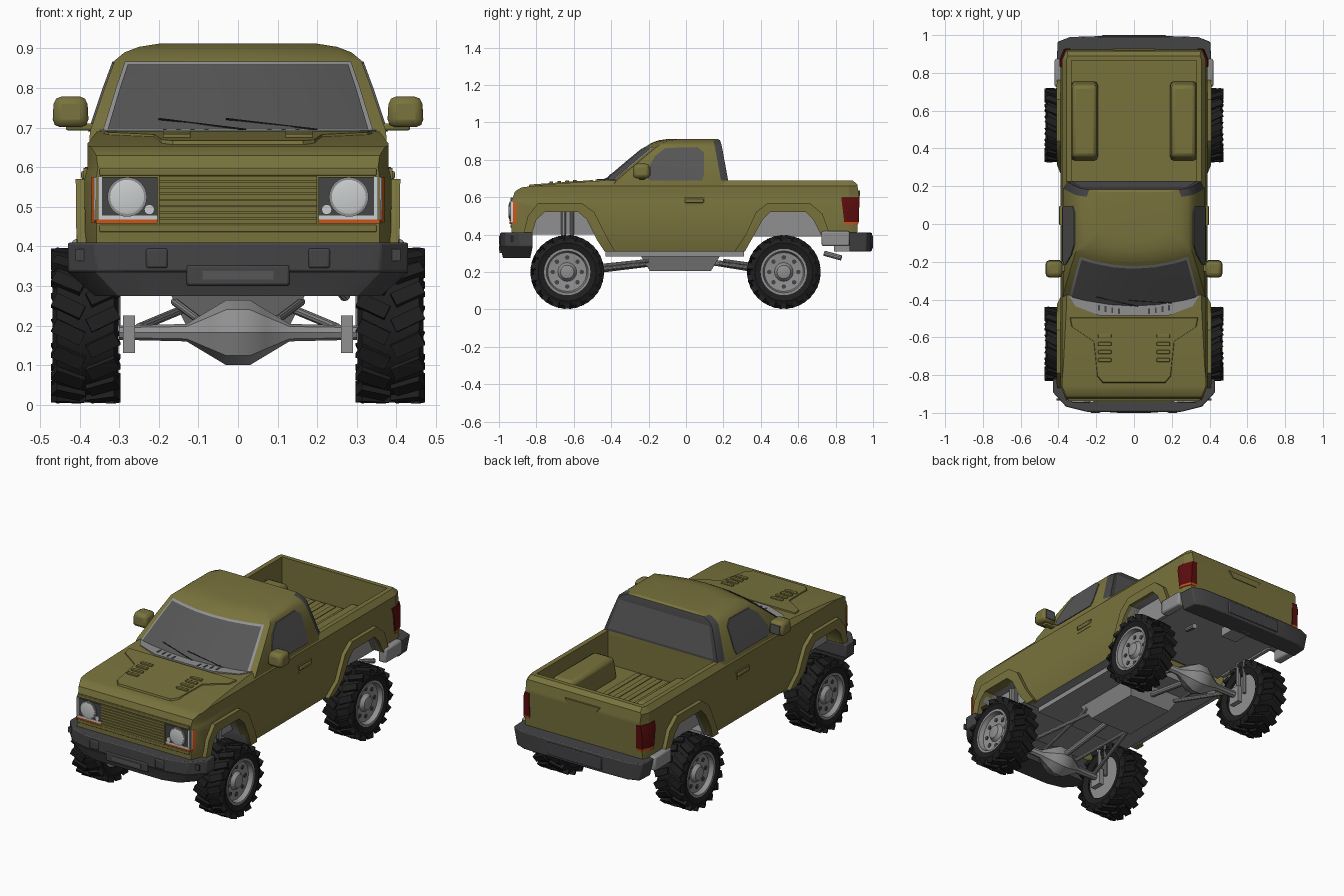
import bpy, bmesh, math
from mathutils import Matrix, Vector

if "Cube" in bpy.data.objects:
    bpy.data.objects.remove(bpy.data.objects["Cube"], do_unlink=True)

def material(name, *rgb):
    m = bpy.data.materials.new(name)
    m.use_nodes = True
    m.diffuse_color = (*rgb, 1)
    m.node_tree.nodes["Principled BSDF"].inputs["Base Color"].default_value = (*rgb, 1)
    return m

OLIVE = material("olive paint", .19, .17, .046)
DARK = material("dark plastic", .058, .058, .061)
GLASS = material("grey glass", .092, .092, .092)
STEEL = material("light grey metal", .28, .28, .285)
RUBBER = material("black rubber", .013, .013, .014)
LAMP = material("lamp white", .6, .62, .62)
RED = material("tail red", .105, .004, .004)
ORANGE = material("signal orange", .6, .09, .01)
parts = []

def finish(name, bm, *mats, bevel=0):
    bmesh.ops.recalc_face_normals(bm, faces=bm.faces)
    me = bpy.data.meshes.new(name)
    bm.to_mesh(me)
    bm.free()
    for m in mats:
        me.materials.append(m)
    ob = bpy.data.objects.new(name, me)
    bpy.context.collection.objects.link(ob)
    if bevel:
        mod = ob.modifiers.new("bevel", "BEVEL")
        mod.width, mod.segments, mod.limit_method = bevel, 2, "ANGLE"
    parts.append(ob)
    return ob

def lerp(table, z, k=1):
    for a, b in zip(table, table[1:]):
        if z <= b[0]:
            t = max(0, (z - a[0]) / (b[0] - a[0]))
            return a[k] + (b[k] - a[k]) * t
    return table[-1][k]

# half width of the lower body by height; cab rows: height, half width, front y, rear y
BODY = [(.30, .362), (.39, .386), (.57, .388), (.60, .38), (.66, .38), (.69, .357)]
CAB = [(.62, .378, -.48, .225), (.69, .374, -.43, .225), (.80, .337, -.30, .205), (.87, .311, -.215, .192),
       (.89, .287, -.185, .187), (.904, .25, -.145, .182), (.912, .20, -.09, .17)]

def body_w(y, z):
    return lerp(BODY, z) - .4 * max(0, -.86 - y) - .4 * max(0, y - .87)

def cab_w(y, z):
    return lerp(CAB, z)

def prism(name, poly, inner, off, mat, width=body_w, under=None):
    """Side outline (y, z) given thickness from inner x to the body skin, on both sides."""
    bm = bmesh.new()
    lo = [bm.verts.new((0, y, z)) for y, z in poly]
    hi = [bm.verts.new((1, y, z)) for y, z in poly]
    bm.faces.new(lo), bm.faces.new(hi)
    for i in range(len(poly)):
        j = (i + 1) % len(poly)
        bm.faces.new((lo[i], lo[j], hi[j], hi[i]))
    bm.normal_update()
    bmesh.ops.triangulate(bm, faces=bm.faces, ngon_method="EAR_CLIP")
    cuts = [((0, 0, r[0]), (0, 0, 1)) for r in BODY + CAB] + [((0, y, 0), (0, 1, 0)) for y in (-.86, .87)]
    for co, no in cuts:
        bmesh.ops.bisect_plane(bm, geom=bm.verts[:] + bm.edges[:] + bm.faces[:], plane_co=co, plane_no=no)
    if inner == 0:
        seam = [f for f in bm.faces if all(v.co.x < .5 for v in f.verts)]
        bmesh.ops.delete(bm, geom=seam, context="FACES")
    for v in bm.verts:
        v.co.x = inner if v.co.x < .5 else width(v.co.y, v.co.z) + off
    copy = bmesh.ops.duplicate(bm, geom=bm.verts[:] + bm.edges[:] + bm.faces[:])["geom"]
    for v in copy:
        if isinstance(v, bmesh.types.BMVert):
            v.co.x *= -1
    bmesh.ops.remove_doubles(bm, verts=bm.verts, dist=1e-5)
    bmesh.ops.recalc_face_normals(bm, faces=bm.faces)
    if under:
        for f in bm.faces:
            f.material_index = int(f.normal.z < -.4)
    return finish(name, bm, mat, *([under] if under else []))

def box(name, c, s, mat, bevel=0, taper=1):
    bm = bmesh.new()
    bmesh.ops.create_cube(bm, size=1)
    for v in bm.verts:
        k = taper if v.co.z < 0 else 1
        v.co = Vector((v.co.x * s[0] * k, v.co.y * s[1] * k, v.co.z * s[2])) + Vector(c)
    return finish(name, bm, mat, bevel=bevel)

def pair(name, c, s, mat, bevel=0, taper=1):
    for side, k in (("left", 1), ("right", -1)):
        box(f"{side}_{name}", (k * c[0], c[1], c[2]), s, mat, bevel, taper)

def slab(name, half, z0, z1, mat, low=1, high=1, tilt=0, bevel=0):
    """Half plan (x, y) mirrored across x and extruded upward."""
    plan = half + [(-x, y) for x, y in reversed(half)]
    mid = sum(p[1] for p in plan) / len(plan)
    bm = bmesh.new()
    rows = [[bm.verts.new((x * k, mid + (y - mid) * k, z + tilt * y)) for x, y in plan]
            for z, k in ((z0, low), (z1, high))]
    bm.faces.new(rows[0]), bm.faces.new(rows[1])
    for i in range(len(plan)):
        j = (i + 1) % len(plan)
        bm.faces.new((rows[0][i], rows[0][j], rows[1][j], rows[1][i]))
    return finish(name, bm, mat, bevel=bevel)

def lathe(name, prof, c, mat, segs=32, caps=True, axis="X"):
    bm = bmesh.new()
    rings = [[bm.verts.new((x, r * math.cos(a * math.tau / segs), r * math.sin(a * math.tau / segs)))
              for a in range(segs)] for x, r in prof]
    for a, b in zip(rings, rings[1:]):
        for i in range(segs):
            j = (i + 1) % segs
            bm.faces.new((a[i], a[j], b[j], b[i]))
    if caps:
        bm.faces.new(rings[0]), bm.faces.new(rings[-1])
    turn = Matrix.Rotation(math.pi / 2, 4, "Z") if axis == "Y" else Matrix()
    bm.transform(Matrix.Translation(c) @ turn)
    return finish(name, bm, mat)

def rod(name, p, q, r, mat, segs=10):
    p, q = Vector(p), Vector(q)
    bm = bmesh.new()
    bmesh.ops.create_cone(bm, cap_ends=True, segments=segs, radius1=r, radius2=r, depth=(q - p).length)
    bm.transform(Matrix.Translation((p + q) / 2) @ (q - p).to_track_quat("Z", "Y").to_matrix().to_4x4())
    return finish(name, bm, mat)

# lower body, bed sides, tailgate and wheel arch flares
front_arch = [(-.825, .40), (-.80, .48), (-.755, .52), (-.575, .52), (-.53, .48), (-.475, .37), (-.435, .31)]
rear_arch = [(.315, .31), (.36, .39), (.41, .48), (.45, .52), (.64, .52), (.68, .48), (.72, .40)]
nose = [(-.225, .69), (-.43, .69), (-.75, .668), (-.88, .652), (-.915, .63), (-.932, .58), (-.932, .38), (-.825, .38)]
prism("front_body", [(.225, .31), (.225, .69)] + nose + front_arch, 0, 0, OLIVE, under=STEEL)
prism("bed_sides", [(.225, .69), (.225, .31)] + rear_arch + [(.87, .40), (.87, .69)], .33, 0, OLIVE, under=STEEL)
prism("tailgate", [(.865, .40), (.865, .69), (.89, .69), (.915, .67), (.925, .61), (.915, .40)], 0, 0, OLIVE)
prism("front_flares", [(-.87, .40), (-.845, .50), (-.79, .57), (-.56, .57), (-.49, .52), (-.43, .40), (-.38, .31)]
      + front_arch[::-1], .35, .022, OLIVE)
prism("rear_flares", [(.26, .31), (.32, .40), (.375, .52), (.44, .57), (.66, .57), (.73, .51), (.77, .40)]
      + rear_arch[::-1], .35, .022, OLIVE)
box("bed_floor", (0, .545, .48), (.67, .65, .04), OLIVE)
for i in range(-2, 3):
    box("bed_ridge", (i * .065, .545, .501), (.03, .62, .005), OLIVE)
pair("bed_wheel_box", (.262, .545, .56), (.128, .38, .13), OLIVE, .02, 1.12)

# cab shell with a dark rear frame
def front_y(f, z):
    return lerp(CAB, z, 2) + .06 * f * f

FRONT = [-1, -.9, -.7, -.35, 0, .35, .7, .9, 1]
bm = bmesh.new()
rings = []
for z, w, yf, yr in CAB:
    pts = [(f * w, front_y(f, z)) for f in FRONT]
    pts += [(w, yr - .038), (.95 * w, yr), (-.95 * w, yr), (-w, yr - .038)]
    rings.append([bm.verts.new((x, y, z)) for x, y in pts])
for row, (a, b) in enumerate(zip(rings, rings[1:])):
    for i in range(len(a)):
        j = (i + 1) % len(a)
        face = bm.faces.new((a[i], a[j], b[j], b[i]))
        face.material_index = int(i in (9, 10, 11) and 0 < row < 5)
bm.faces.new(rings[-1])
finish("cab", bm, OLIVE, DARK)

def windshield_sheet(name, edge, heights, off, mat):
    bm = bmesh.new()
    cols = [-edge] + FRONT[2:-2] + [edge]
    grid = [[bm.verts.new((f * cab_w(0, z), front_y(f, z) - off, z)) for f in cols] for z in heights]
    for a, b in zip(grid, grid[1:]):
        for i in range(len(cols) - 1):
            bm.faces.new((a[i], a[i + 1], b[i + 1], b[i]))
    finish(name, bm, mat)

windshield_sheet("windshield_trim", .915, [.685, .69, .80, .867], .005, STEEL)
windshield_sheet("windshield", .885, [.695, .80, .860], .010, GLASS)
prism("side_windows", [(-.19, .69), (.085, .69), (.095, .72), (.095, .84), (.06, .867), (-.11, .863), (-.165, .82),
                       (-.215, .735), (-.215, .705)], .2, .005, GLASS, cab_w)
bm = bmesh.new()
bm.faces.new([bm.verts.new((x, lerp(CAB, z, 3) + .004, z)) for x, z in
              ((-.33, .703), (.33, .703), (.282, .868), (-.282, .868))])
finish("rear_window", bm, GLASS)
slab("cowl", [(.18, -.485), (.31, -.435), (.352, -.37)], .67, .6945, STEEL)
for s in (-1, 1):
    for i in range(4):
        box("cowl_vent", (s * (.08 + .035 * i), -.462 + .006 * i, .6945), (.010, .03, .004), DARK)
for x0, x1 in ((-.2, .02), (-.03, .2)):
    p, q = [(x, front_y(x / .36, z) - .013, z) for x, z in ((x0, .722), (x1, .695))]
    rod("wiper", p, q, .0025, RUBBER, 6)

# hood bulge and louvres
slab("hood_bulge", [(.17, -.845), (.20, -.81), (.22, -.62), (.34, -.54), (.35, -.49)],
     .70, .7255, OLIVE, high=.96, tilt=.069)
for i in range(4):
    y = -.72 + .042 * i
    pair("hood_louvre", (.155, y, .727 + .069 * y), (.07, .02, .012), OLIVE, .003)

# grille and lamps
box("grille_back", (0, -.932, .517), (.40, .008, .122), OLIVE)
for i in range(8):
    box("grille_slat", (0, -.936, .463 + .0155 * i), (.40, .014, .0125), OLIVE)
for z in (.445, .588):
    box("grille_border", (0, -.932, z), (.70, .012, .018), OLIVE, .003)
pair("lamp_housing", (.273, -.933, .525), (.14, .01, .10), DARK)
pair("lamp_inner_trim", (.348, -.933, .522), (.011, .010, .108), LAMP)
pair("lamp_lower_trim", (.278, -.933, .473), (.15, .012, .010), LAMP)
pair("signal_strip", (.281, -.932, .463), (.156, .012, .010), ORANGE)
prism("lamp_corners", [(-.932, .467), (-.932, .575), (-.925, .575), (-.925, .467)], .34, .002, LAMP)
prism("signal_corners", [(-.925, .459), (-.925, .575), (-.907, .575), (-.907, .459)], .34, .002, ORANGE)
for s in (-1, 1):
    lathe("headlamp_ring", [(.01, .05), (-.008, .05), (-.008, .044)], (s * .28, -.936, .525), STEEL, axis="Y")
    lathe("headlamp", [(0, .043), (-.010, .043), (-.012, .035)], (s * .28, -.936, .525), LAMP, axis="Y")
    lathe("small_lamp", [(.005, .013), (-.008, .013)], (s * .224, -.936, .493), LAMP, 16, axis="Y")
prism("tail_lamps", [(.846, .468), (.83, .60), (.928, .60), (.924, .468)], .335, .006, RED)
prism("tail_signals", [(.848, .455), (.846, .468), (.924, .468), (.92, .455)], .335, .006, ORANGE)
slab("tailgate_handle", [(.11, .92), (.11, .93)], .60, .635, OLIVE, low=.75)

# bumpers
bumper = [(.25, -.994), (.36, -.967), (.43, -.89), (.43, -.82), (.34, -.82)]
slab("front_bumper", bumper, .335, .41, DARK, bevel=.006)
slab("front_bumper_lower", bumper, .275, .335, DARK, low=.84)
box("bumper_slot_frame", (0, -.985, .327), (.26, .026, .052), DARK, .006)
box("bumper_slot", (0, -.998, .327), (.18, .004, .022), GLASS)
pair("bumper_tow_plate", (.205, -.994, .37), (.055, .012, .05), DARK, .006)
pair("bumper_fog_plate", (.395, -.93, .378), (.03, .01, .03), DARK)
slab("rear_bumper", [(.41, .87), (.405, .965), (.34, .99), (.18, .995)], .31, .41, DARK, low=.95, bevel=.006)
box("rear_bumper_step", (0, .965, .36), (.34, .07, .07), DARK, .004)
pair("rear_bumper_end", (.395, .80, .378), (.05, .15, .08), STEEL, .01)

# mirrors and door handles
pair("mirror_arm", (.39, -.235, .702), (.09, .035, .018), OLIVE, .005)
pair("mirror", (.423, -.238, .74), (.084, .085, .078), OLIVE, .02, 1.1)
pair("mirror_glass", (.423, -.194, .737), (.06, .006, .05), GLASS)
pair("handle_plate", (.386, .045, .575), (.008, .11, .045), OLIVE)
pair("door_handle", (.390, .045, .580), (.012, .10, .020), OLIVE, .004)

# wheels
def wheel(x, y):
    s, c = math.copysign(1, x), (x, y, .2)
    lathe("tyre", [(-.072, .118), (-.083, .155), (-.072, .182), (.072, .182), (.083, .155), (.072, .118)],
          c, RUBBER, 40, False)
    lathe("rim", [(s * a, r) for a, r in ((-.06, .12), (.078, .124), (.078, .112), (.052, .104), (.046, .05),
                                          (.066, .036), (.07, .02))], c, STEEL)
    bm, holes = bmesh.new(), bmesh.new()
    for i in range(18):
        for k in (-1, 1):
            m = (Matrix.Translation(c) @ Matrix.Rotation((i + k / 4) * math.tau / 18, 4, "X")
                 @ Matrix.Translation((k * .044, 0, .182)) @ Matrix.Rotation(k * .45, 4, "Z"))
            bmesh.ops.create_cube(bm, size=1, matrix=m @ Matrix.Diagonal((.080, .036, .026, 1)))
    for i in range(8):
        m = (Matrix.Translation(c) @ Matrix.Rotation(i * math.tau / 8, 4, "X")
             @ Matrix.Translation((s * .049, 0, .078)) @ Matrix.Rotation(math.pi / 2, 4, "Y"))
        bmesh.ops.create_cone(holes, cap_ends=True, segments=12, radius1=.012, radius2=.012, depth=.008, matrix=m)
    finish("tread_lugs", bm, RUBBER)
    finish("rim_holes", holes, DARK)

# chassis, axles and suspension
box("floor_pan", (0, -.06, .30), (.62, .74, .035), STEEL)
box("skid_box", (0, -.03, .252), (.36, .44, .095), STEEL, taper=.74)
box("front_chassis", (0, -.66, .46), (.62, .48, .12), STEEL)
box("rear_chassis", (0, .61, .435), (.65, .60, .07), STEEL)
pair("rear_arch_liner", (.328, .545, .465), (.02, .39, .15), STEEL)
for y, d in ((-.635, 1), (.523, -1)):
    lathe("axle", [(-.30, .018), (-.13, .022), (-.07, .058), (-.03, .082), (.03, .082), (.07, .058),
                   (.13, .022), (.30, .018)], (0, y, .182), STEEL, 8)
    rod("drive_shaft", (0, y, .19), (0, d * -.15, .25), .016, STEEL)
    for s in (-1, 1):
        wheel(s * .385, y)
        box("axle_plate", (s * .275, y, .178), (.03, .07, .095), STEEL)
        rod("lower_arm", (s * .25, y, .195), (s * .13, d * -.18, .245), .011, STEEL)
        rod("upper_arm", (s * .10, y, .215), (s * .16, d * -.20, .26), .010, STEEL)
        rod("shock", (s * .31, y - .02, .20), (s * .31, y - .02, .52), .014, STEEL)
        rod("damper", (s * .312, y + .025, .20), (s * .312, y + .025, .52), .010, STEEL)
rod("tail_pipe", (.25, .74, .30), (.27, .83, .275), .014, STEEL)
box("hitch", (0, .85, .335), (.10, .12, .05), STEEL)

bpy.ops.object.select_all(action="DESELECT")
for ob in parts:
    ob.select_set(True)
bpy.context.view_layer.objects.active = parts[0]
bpy.ops.object.shade_smooth_by_angle(angle=math.radians(32))
